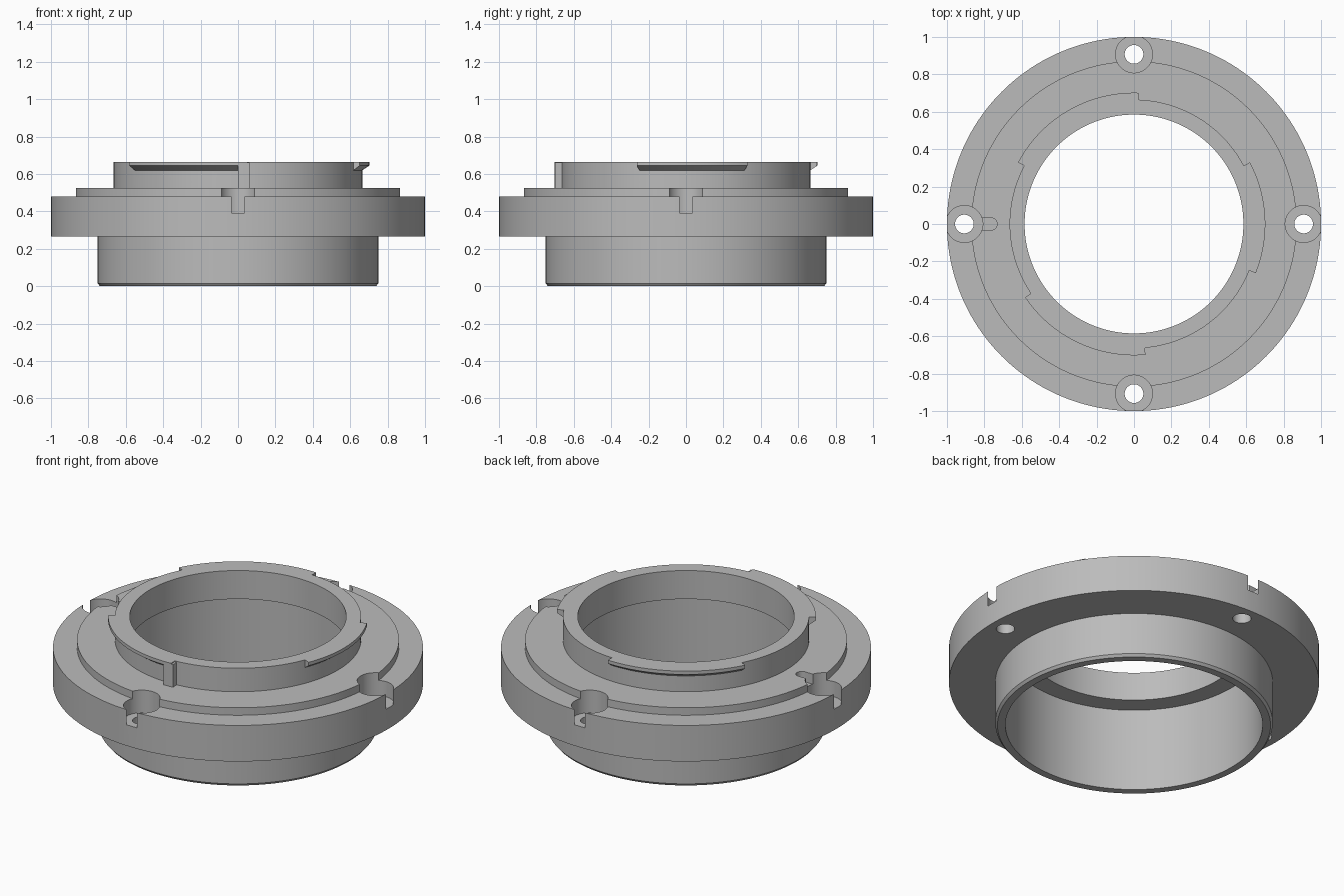
import bpy, bmesh
from math import radians, cos, sin, pi

cube = bpy.data.objects.get("Cube")
if cube:
    bpy.data.objects.remove(cube, do_unlink=True)

grey = bpy.data.materials.new("plain grey")
grey.use_nodes = True
COLOUR = (0.5, 0.5, 0.5, 1)
grey.diffuse_color = COLOUR
grey.node_tree.nodes["Principled BSDF"].inputs["Base Color"].default_value = COLOUR


def swept(name, profile, start=0, end=360, steps=160):
    """Sweep a closed (radius, height) profile around z, in degrees."""
    full = end - start == 360
    bm = bmesh.new()
    rings = []
    for i in range(steps if full else steps + 1):
        a = radians(start + (end - start) * i / steps)
        rings.append([bm.verts.new((r * cos(a), r * sin(a), z)) for r, z in profile])
    n = len(profile)
    pairs = list(zip(rings, rings[1:]))
    if full:
        pairs.append((rings[-1], rings[0]))
    else:
        bm.faces.new(rings[0])
        bm.faces.new(rings[-1])
    for a, b in pairs:
        for j in range(n):
            k = (j + 1) % n
            bm.faces.new((a[j], b[j], b[k], a[k]))
    bmesh.ops.recalc_face_normals(bm, faces=bm.faces)
    mesh = bpy.data.meshes.new(name)
    bm.to_mesh(mesh)
    bm.free()
    ob = bpy.data.objects.new(name, mesh)
    bpy.context.collection.objects.link(ob)
    mesh.materials.append(grey)
    return ob


def cylinder(name, x, y, r, z0, z1):
    bpy.ops.mesh.primitive_cylinder_add(vertices=48, radius=r, depth=z1 - z0,
                                        location=(x, y, (z0 + z1) / 2))
    ob = bpy.context.object
    ob.name = name
    ob.data.materials.append(grey)
    return ob


def combine(target, tool, operation):
    """Apply a boolean and drop the tool."""
    tool.hide_render = True
    bpy.context.view_layer.objects.active = target
    mod = target.modifiers.new("combine", "BOOLEAN")
    mod.operation, mod.object, mod.solver = operation, tool, "EXACT"
    bpy.ops.object.modifier_apply(modifier=mod.name)
    bpy.data.objects.remove(tool, do_unlink=True)


# Turned body: spigot, flange, raised step, neck and stepped bore
TOP, STEP, NECK = 0.665, 0.525, 0.665
body = swept("mount_ring", [
    (0.695, 0), (0.738, 0), (0.75, 0.015), (0.75, 0.265),
    (1, 0.265), (1, 0.48), (0.87, 0.48), (0.87, STEP),
    (NECK, STEP), (NECK, TOP), (0.585, TOP), (0.585, 0.495), (0.695, 0.495)])

# Three bayonet tabs with sloping undersides
for start, end in ((-22, 28), (88, 152), (214, 274)):
    tab = swept("bayonet_tab", [(0.64, 0.602), (0.702, 0.645), (0.702, TOP), (0.64, TOP)],
                start, end, 32)
    combine(body, tab, "UNION")

# Stop block at the end of the front tab
stop = swept("stop_block", [(0.64, 0.5), (0.702, 0.5), (0.702, TOP - 0.005), (0.64, TOP - 0.005)],
             270, 275, 4)
combine(body, stop, "UNION")

# Four counterbored screw holes
for i in range(4):
    x, y = 0.907 * cos(i * pi / 2), 0.907 * sin(i * pi / 2)
    combine(body, cylinder("counterbore", x, y, 0.0988, 0.39, 0.6), "DIFFERENCE")
    combine(body, cylinder("screw_hole", x, y, 0.05, 0.2, 0.45), "DIFFERENCE")

# Short round-ended locating slot beside the -x hole
combine(body, cylinder("slot_end", -0.765, 0, 0.033, 0.465, 0.6), "DIFFERENCE")
bpy.ops.mesh.primitive_cube_add(size=1, location=(-0.81, 0, 0.5325))
slot = bpy.context.object
slot.scale = (0.09, 0.066, 0.135)
slot.data.materials.append(grey)
combine(body, slot, "DIFFERENCE")

# Smooth turned walls, sharp edges kept
bpy.ops.object.select_all(action="DESELECT")
body.select_set(True)
bpy.context.view_layer.objects.active = body
bpy.ops.object.shade_smooth_by_angle(angle=radians(25))
